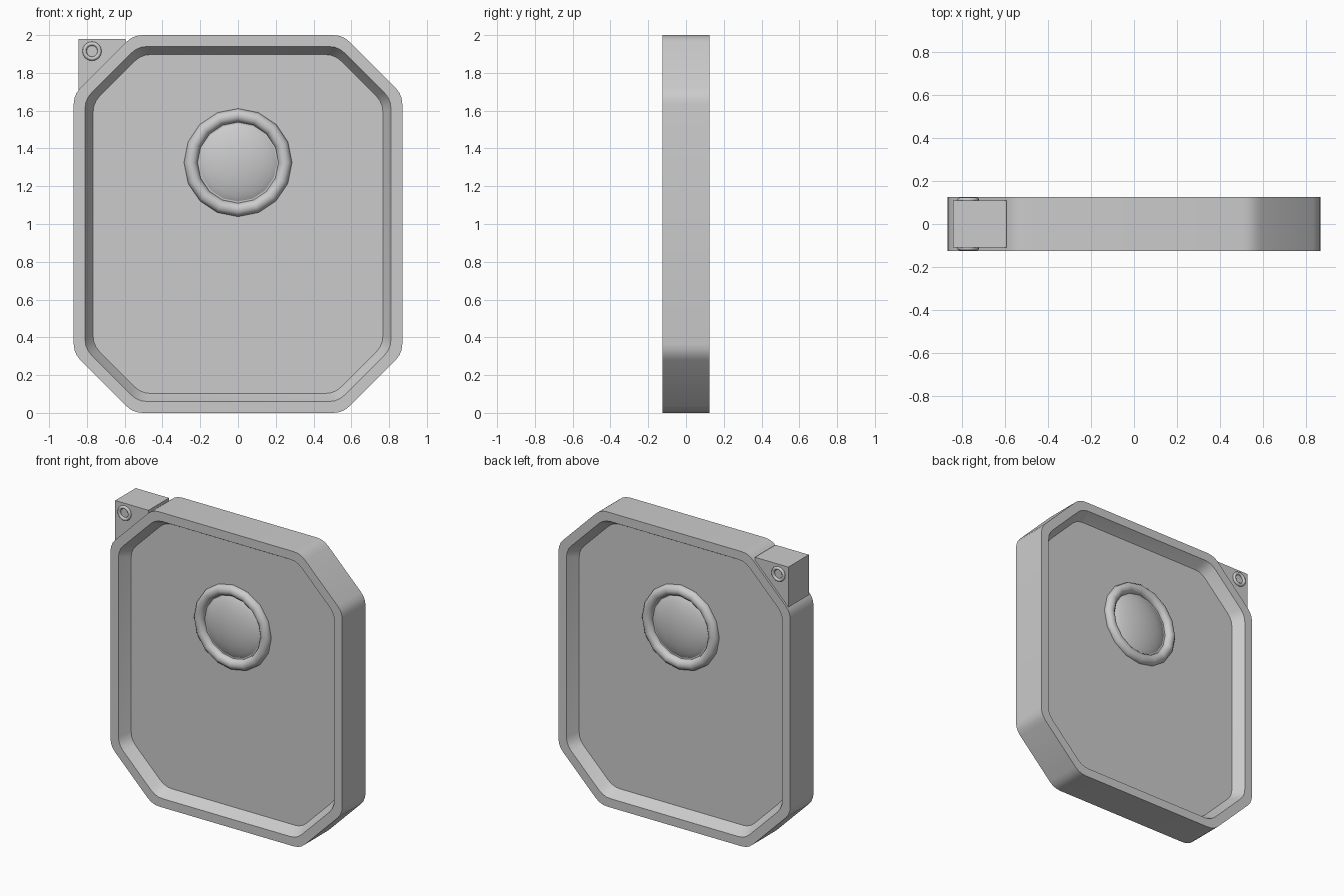
import bpy, bmesh, math
from mathutils import Vector, Matrix

if "Cube" in bpy.data.objects:
    bpy.data.objects.remove(bpy.data.objects["Cube"])


def finish(bm, name, angle=30):
    bmesh.ops.recalc_face_normals(bm, faces=bm.faces)
    me = bpy.data.meshes.new(name)
    bm.to_mesh(me)
    bm.free()
    ob = bpy.data.objects.new(name, me)
    bpy.context.collection.objects.link(ob)
    bpy.ops.object.select_all(action='DESELECT')
    ob.select_set(True)
    bpy.context.view_layer.objects.active = ob
    bpy.ops.object.shade_smooth_by_angle(angle=math.radians(angle))
    return ob


def outline(inset, cut=0.05, steps=3):
    """Octagon with softened corners, as (x, z) points."""
    w, h = 0.87 - inset, 1.0 - inset
    k = inset * math.tan(math.pi / 8)
    a, b = 0.555 - k, 0.685 - k
    q = [(w, -b), (w, b), (a, h), (-a, h), (-w, b), (-w, -b), (-a, -h), (a, -h)]
    q = [Vector(p) for p in q]
    pts = []
    for i, p in enumerate(q):
        s = p + (q[i - 1] - p).normalized() * cut
        e = p + (q[(i + 1) % 8] - p).normalized() * cut
        for j in range(steps + 1):
            t = j / steps
            c = s * (1 - t) ** 2 + p * 2 * t * (1 - t) + e * t * t
            pts.append((c.x, c.y + 1.0))
    return pts


def loft(layers, name):
    """Skin (points, y) layers and cap both ends."""
    bm = bmesh.new()
    loops = [[bm.verts.new((x, y, z)) for x, z in pts] for pts, y in layers]
    n = len(loops[0])
    for A, B in zip(loops, loops[1:]):
        for i in range(n):
            j = (i + 1) % n
            bm.faces.new((A[i], A[j], B[j], B[i]))
    bm.faces.new(loops[0])
    bm.faces.new(loops[-1])
    return finish(bm, name)


def torus(name, x, y, z, major, minor, seg=16, sides=12):
    bm = bmesh.new()
    g = [[bm.verts.new((x + (major + minor * math.cos(v)) * math.cos(u),
                        y + minor * math.sin(v),
                        z + (major + minor * math.cos(v)) * math.sin(u)))
          for v in (2 * math.pi * j / sides for j in range(sides))]
         for u in (2 * math.pi * i / seg for i in range(seg))]
    for i in range(seg):
        for j in range(sides):
            k, l = (i + 1) % seg, (j + 1) % sides
            bm.faces.new((g[i][j], g[k][j], g[k][l], g[i][l]))
    return finish(bm, name, 60)


# Octagonal body with recessed panels front and back
half = [(0.103, -0.05), (0.093, -0.065), (0.06, -0.125), (0.0, -0.125)]
profile = half + [(i, -y) for i, y in reversed(half)]
loft([(outline(i), y) for i, y in profile], "octagonal_case")

# Corner tab sitting on the chamfer
tab = [(-0.845, 1.68), (-0.845, 1.98), (-0.595, 1.98), (-0.595, 1.93)]
loft([(tab, -0.11), (tab, 0.11)], "corner_tab")

for side, s in (("front", -1), ("back", 1)):
    # Round bezel on the panel
    torus(side + "_ring", 0, s * 0.052, 1.325, 0.25, 0.036)
    # Eyelet on the tab
    torus(side + "_eyelet", -0.773, s * 0.113, 1.915, 0.04, 0.011, 16, 8)

# Domed lens through the body, seen inside both rings
bm = bmesh.new()
bmesh.ops.create_uvsphere(bm, u_segments=16, v_segments=12, radius=0.25,
                          matrix=Matrix.Translation((0, 0, 1.325))
                          @ Matrix.Diagonal((1, 0.36, 1, 1))
                          @ Matrix.Rotation(math.pi / 2, 4, 'X'))
finish(bm, "lens", 60)
